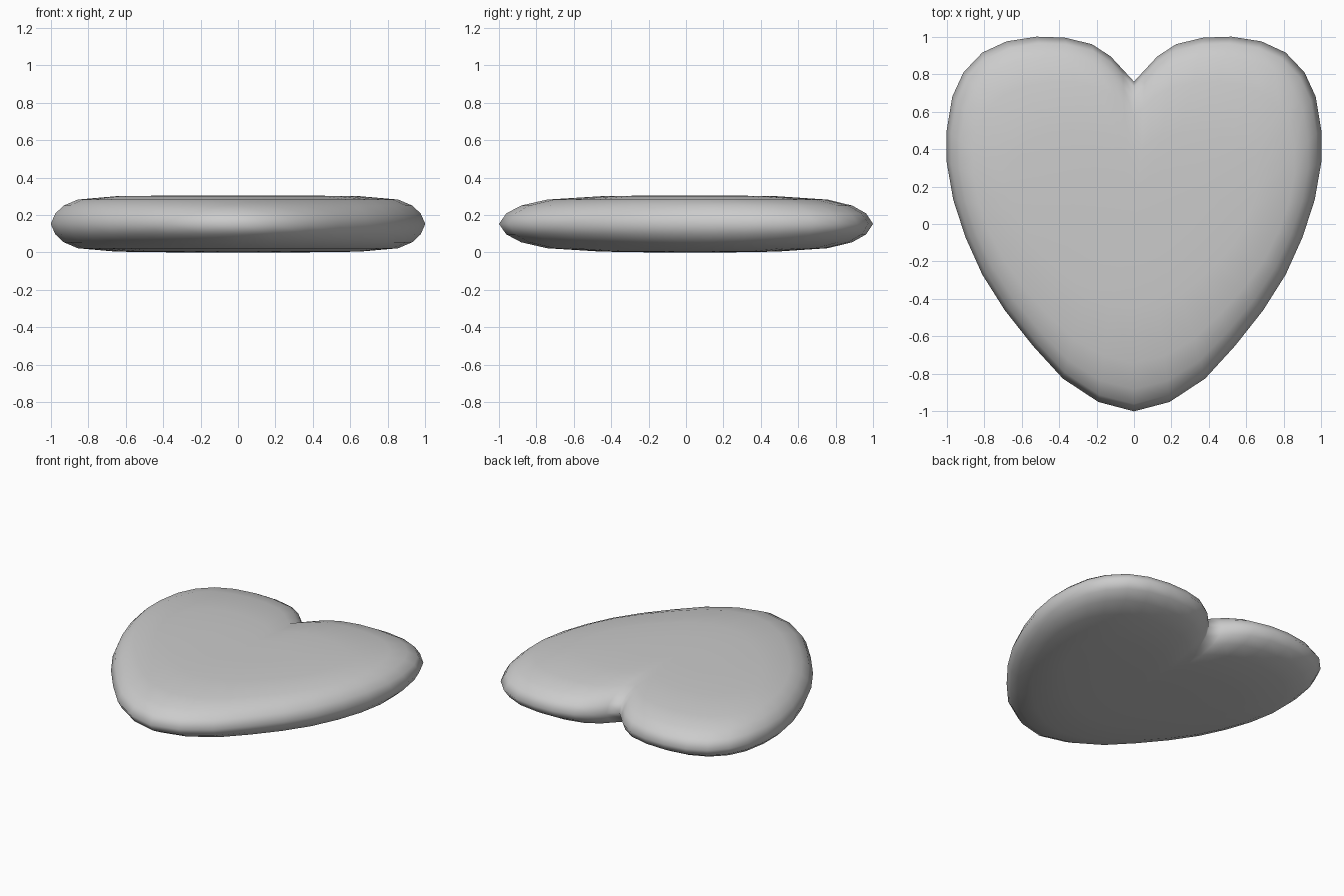
import bpy, bmesh

if "Cube" in bpy.data.objects:
    bpy.data.objects.remove(bpy.data.objects["Cube"])

# right half of the heart outline, from the cleft round to the tip
HALF = [(0, .76), (.06, .825), (.125, .895), (.225, .96), (.37, .995), (.52, 1.0),
        (.68, .975), (.81, .915), (.91, .81), (.97, .68), (1.0, .5), (1.0, .33),
        (.965, .13), (.90, -.07), (.81, -.27), (.69, -.46), (.54, -.65),
        (.38, -.825), (.19, -.95), (0, -1.0)]
OUTLINE = HALF + [(-x, y) for x, y in HALF[-2:0:-1]]

# rounded edge: x scale, y scale, height above the middle plane
EDGE = [(1, 1, 0), (.975, .962, .056), (.93, .885, .098),
        (.855, .75, .13), (.65, .47, .148), (.33, .22, .152)]
MID, CY = .1525, .03


def ring(bm, sx, sy, h):
    return [bm.verts.new((x * sx, CY + (y - CY) * sy, MID + h)) for x, y in OUTLINE]


bm = bmesh.new()
rings = [ring(bm, sx, sy, -h) for sx, sy, h in EDGE[:0:-1]]
rings += [ring(bm, *e) for e in EDGE]
n = len(OUTLINE)

# padded side and faces
for a, b in zip(rings, rings[1:]):
    for i in range(n):
        j = (i + 1) % n
        bm.faces.new((a[i], a[j], b[j], b[i]))

# close the middle of both faces
for r, z in ((rings[0], 0), (rings[-1], 2 * MID)):
    c = bm.verts.new((0, CY, z))
    for i in range(n):
        bm.faces.new((r[i], r[(i + 1) % n], c))

bmesh.ops.recalc_face_normals(bm, faces=bm.faces)
for f in bm.faces:
    f.smooth = True
mesh = bpy.data.meshes.new("heart_cushion")
bm.to_mesh(mesh)
bm.free()
bpy.context.collection.objects.link(bpy.data.objects.new("heart_cushion", mesh))
